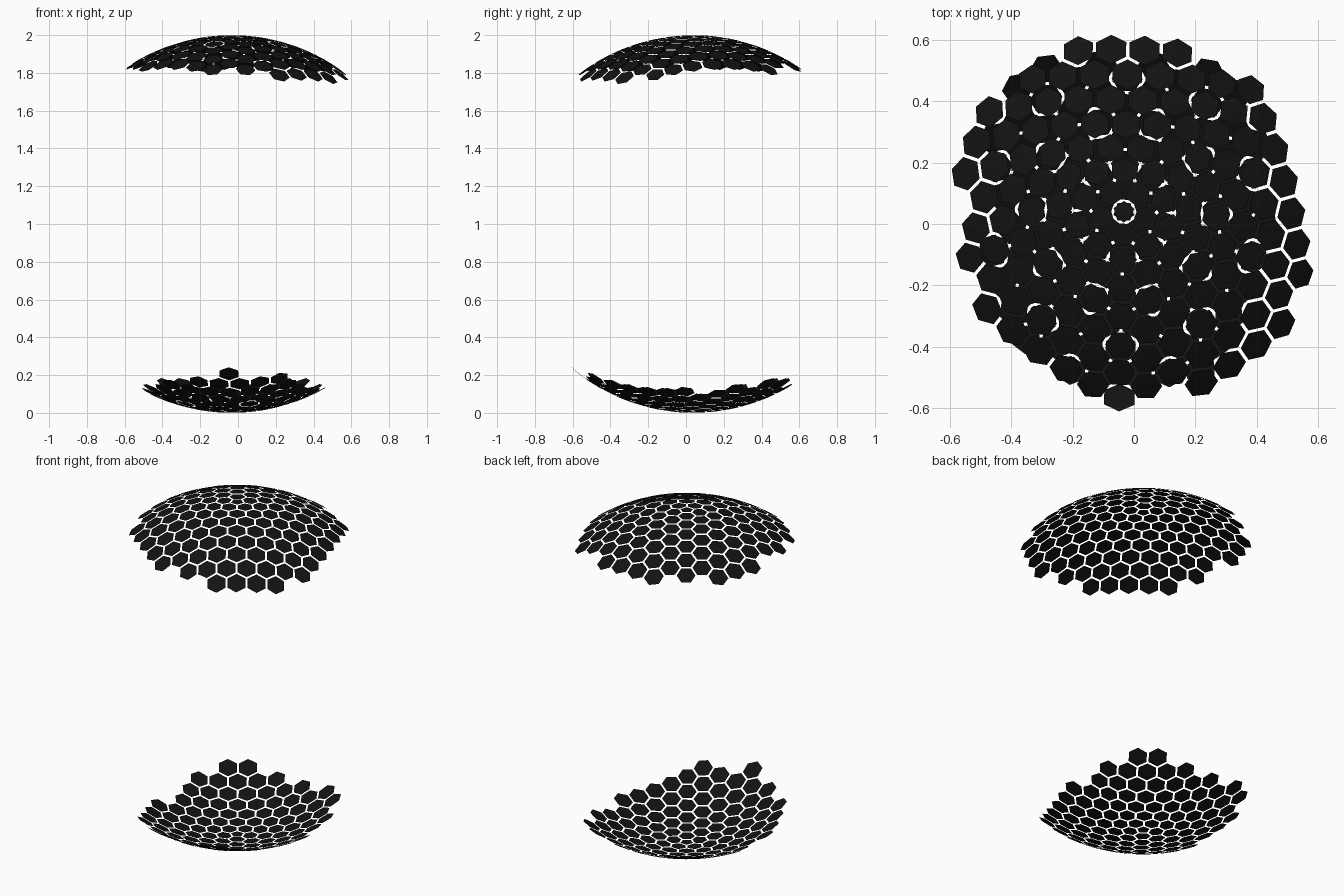
import bpy
import math
from mathutils import Vector, Matrix

if "Cube" in bpy.data.objects:
    bpy.data.objects.remove(bpy.data.objects["Cube"])

FREQ = 12                  # subdivisions of each icosahedron edge
EDGE = 1.05146             # icosahedron edge on a unit sphere
HALF_GAP = 0.0055          # half the slot between neighbouring tiles
CENTRE = Vector((-0.033, 0.040, 1.0))
TWIST = -1.4               # small rotation of the whole sphere, degrees


def lattice_point(face, row, i, azimuth, side):
    """Geodesic point: row steps down from the pole, i steps along the row."""
    t = row / FREQ
    p = Vector((t * 0.7236, (i - row / 2) * EDGE / FREQ, 1 - t * 0.5528))
    p = Matrix.Rotation(math.radians(azimuth + 72 * face + TWIST), 3, 'Z') @ p.normalized()
    p.z *= side
    return p


def key(face, row, i):
    """One name for points shared by neighbouring icosahedron faces."""
    if row == 0:
        return (0, 0, 0)
    if i == row:
        return ((face + 1) % 5, row, 0)
    return (face, row, i)


def tile_outline(corners):
    """Sort the cell corners round the outward normal and shrink for the slot."""
    c = sum(corners, Vector()) / len(corners)
    n = c.normalized()
    u = n.orthogonal().normalized()
    v = n.cross(u)
    ring = sorted(corners, key=lambda p: math.atan2((p - c).dot(v), (p - c).dot(u)))
    mids = [((a + b) / 2 - c).length for a, b in zip(ring, ring[1:] + ring[:1])]
    s = 1 - HALF_GAP / (sum(mids) / len(mids))
    return [c + (p - c) * s for p in ring]


def build_cap(name, azimuth, side, full_rows, rim, mat):
    # corner points of every cell, gathered from the triangles round it
    cells = {}
    for face in range(5):
        for row in range(10):
            for i in range(row + 1):
                tris = [[(row, i), (row + 1, i), (row + 1, i + 1)]]
                if i < row:
                    tris.append([(row, i), (row, i + 1), (row + 1, i + 1)])
                for tri in tris:
                    mid = sum((lattice_point(face, r, k, azimuth, side) for r, k in tri), Vector())
                    mid.normalize()
                    for r, k in tri:
                        cells.setdefault(key(face, r, k), []).append(mid)

    # full rows plus the ragged rim
    verts, faces = [], []
    for (face, row, i), corners in cells.items():
        lo, hi = rim.get((row, face), (1, 0))
        if row > full_rows and not lo <= i <= hi:
            continue
        outline = tile_outline(corners)
        faces.append(range(len(verts), len(verts) + len(outline)))
        verts += outline

    mesh = bpy.data.meshes.new(name)
    mesh.from_pydata([p + CENTRE for p in verts], [], [list(f) for f in faces])
    mesh.materials.append(mat)
    mesh.shade_smooth()
    mesh.normals_split_custom_set_from_vertices([p.normalized() for p in verts])
    obj = bpy.data.objects.new(name, mesh)
    bpy.context.collection.objects.link(obj)
    return obj


black = bpy.data.materials.new("black_gloss")
black.diffuse_color = (0.006, 0.006, 0.006, 1)
black.use_nodes = True
black.node_tree.nodes["Principled BSDF"].inputs["Base Color"].default_value = black.diffuse_color

# rim tables: (row, face) -> first and last tile kept
top_rim = {(7, 0): (0, 6), (7, 1): (2, 5), (7, 2): (2, 4), (7, 3): (2, 6),
           (7, 4): (1, 6), (8, 4): (3, 6)}
bottom_rim = {(6, 0): (0, 4), (6, 1): (1, 5), (6, 2): (1, 5), (6, 3): (3, 5),
              (6, 4): (0, 5), (7, 1): (3, 4), (7, 2): (3, 4), (7, 4): (2, 6),
              (8, 4): (4, 4)}

# upper dome and lower bowl of separate hexagon tiles
build_cap("top_cap_tiles", 18, 1, 6, top_rim, black)
build_cap("bottom_cap_tiles", -18, -1, 5, bottom_rim, black)
